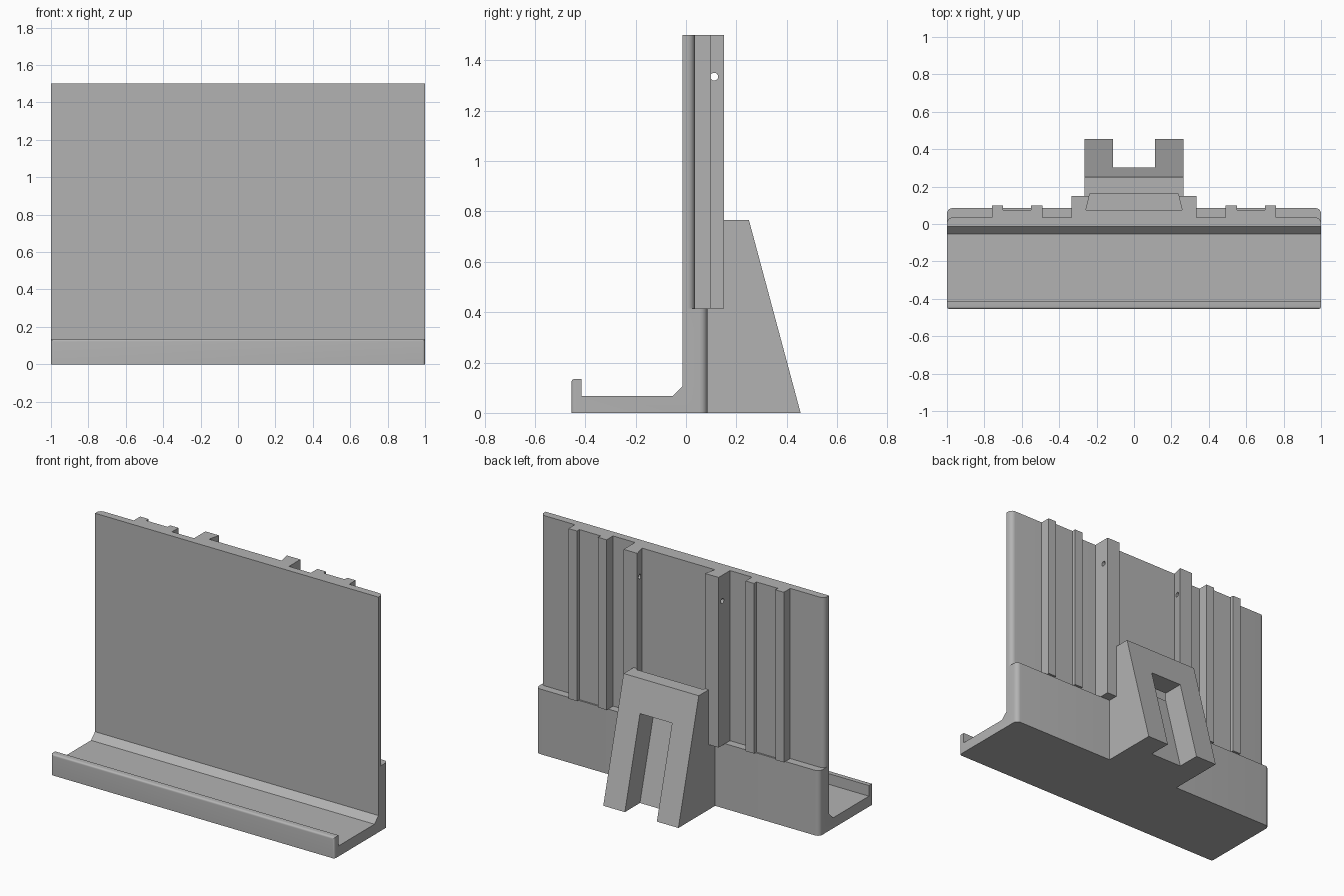
import bpy, bmesh, math
from mathutils import Vector

if "Cube" in bpy.data.objects:
    bpy.data.objects.remove(bpy.data.objects["Cube"])

grey = bpy.data.materials.new("plain_grey")
grey.use_nodes = True
grey.diffuse_color = (0.45, 0.45, 0.45, 1)
grey.node_tree.nodes["Principled BSDF"].inputs["Base Color"].default_value = grey.diffuse_color


def prism(name, points, start, end, axis, rounds=()):
    """Extrude an outline: (y, z) points along x, or (x, y) points along z.
    rounds lists (edge test, radius) pairs for rounded edges."""
    bm = bmesh.new()
    place = (lambda a, b: (start, a, b)) if axis == "x" else (lambda a, b: (a, b, start))
    step = Vector((end - start, 0, 0)) if axis == "x" else Vector((0, 0, end - start))
    face = bm.faces.new([bm.verts.new(place(*p)) for p in points])
    made = bmesh.ops.extrude_face_region(bm, geom=[face])["geom"]
    bmesh.ops.translate(bm, vec=step, verts=[v for v in made if isinstance(v, bmesh.types.BMVert)])
    for test, radius in rounds:
        edges = [e for e in bm.edges if test(e.verts[0].co, e.verts[1].co)]
        bmesh.ops.bevel(bm, geom=edges, offset=radius, segments=5, profile=0.5, affect='EDGES')
    bmesh.ops.recalc_face_normals(bm, faces=bm.faces)
    mesh = bpy.data.meshes.new(name)
    bm.to_mesh(mesh)
    bm.free()
    mesh.materials.append(grey)
    obj = bpy.data.objects.new(name, mesh)
    bpy.context.collection.objects.link(obj)
    return obj


def combine(obj, other, operation):
    """Apply a boolean and discard the second object."""
    mod = obj.modifiers.new("combine", 'BOOLEAN')
    mod.operation, mod.solver, mod.object = operation, 'EXACT', other
    bpy.context.view_layer.objects.active = obj
    bpy.ops.object.modifier_apply(modifier=mod.name)
    bpy.data.objects.remove(other)


def upright_at(y):
    return lambda a, b: abs(a.z - b.z) > 0.05 and max(abs(a.y - y), abs(b.y - y)) < 0.001


def lip_edge(a, b):
    return max(a.y, b.y) < -0.454 and a.z + b.z > 0.1


SHELF, TOP = 0.415, 1.5
WALL, FRONT, RAIL, FLOOR = 0.035, -0.013, 0.15, 0.075

# Tray with lip, chamfer and thick lower wall
body = prism("tray_and_back_wall",
             [(-0.455, 0), (0.085, 0), (0.085, SHELF), (FRONT, SHELF), (FRONT, 0.107),
              (-0.053, 0.067), (-0.415, 0.067), (-0.415, 0.135), (-0.455, 0.135)],
             -1, 1, "x", [(upright_at(0.085), 0.03), (lip_edge, 0.014)])

# Thin upper wall, fused to the lower wall
plate = prism("upper_wall", [(-1, FRONT), (1, FRONT), (1, WALL), (-1, WALL)],
              0.25, TOP, "z", [(upright_at(WALL), 0.03)])
combine(body, plate, 'UNION')

# Shallow accessory channels on both sides
for side, name in ((1, "left"), (-1, "right")):
    outline = [(0.49, WALL), (0.76, WALL), (0.76, 0.1), (0.70, 0.1),
               (0.70, FLOOR), (0.55, FLOOR), (0.55, 0.1), (0.49, 0.1)]
    prism(name + "_channel", [(side * x, y) for x, y in outline], SHELF, TOP, "z")

# Central dovetail track
half = [(0.335, WALL), (0.335, RAIL), (0.239, RAIL), (0.257, FLOOR)]
track = prism("dovetail_track", half + [(-x, y) for x, y in reversed(half)], SHELF, TOP, "z")

# Cross pin hole through both rails
bpy.ops.mesh.primitive_cylinder_add(vertices=32, radius=0.0155, depth=0.9,
                                    location=(0, 0.112, 1.335), rotation=(0, math.pi / 2, 0))
pin = bpy.context.object
pin.data.materials.append(grey)
combine(track, pin, 'DIFFERENCE')

# Sloping rear prop with dovetail relief and cable slot
prop = prism("rear_prop", [(0.085, 0), (0.455, 0), (0.25, 0.765), (RAIL, 0.765),
                           (RAIL, SHELF), (0.085, SHELF)], -0.265, 0.265, "x")
relief = prism("relief_cutter", [(-0.257, FLOOR), (0.257, FLOOR), (0.235, 0.164), (-0.235, 0.164)],
               SHELF, 1, "z")
combine(prop, relief, 'DIFFERENCE')
slot = prism("slot_cutter", [(0.316, -0.05), (0.6, -0.05), (0.6, 0.57), (0.15, 0.57)],
             -0.113, 0.113, "x")
combine(prop, slot, 'DIFFERENCE')

# Smooth the rounded edges only
for obj in (body, track):
    bpy.ops.object.select_all(action='DESELECT')
    obj.select_set(True)
    bpy.context.view_layer.objects.active = obj
    bpy.ops.object.shade_smooth_by_angle(angle=math.radians(30))
